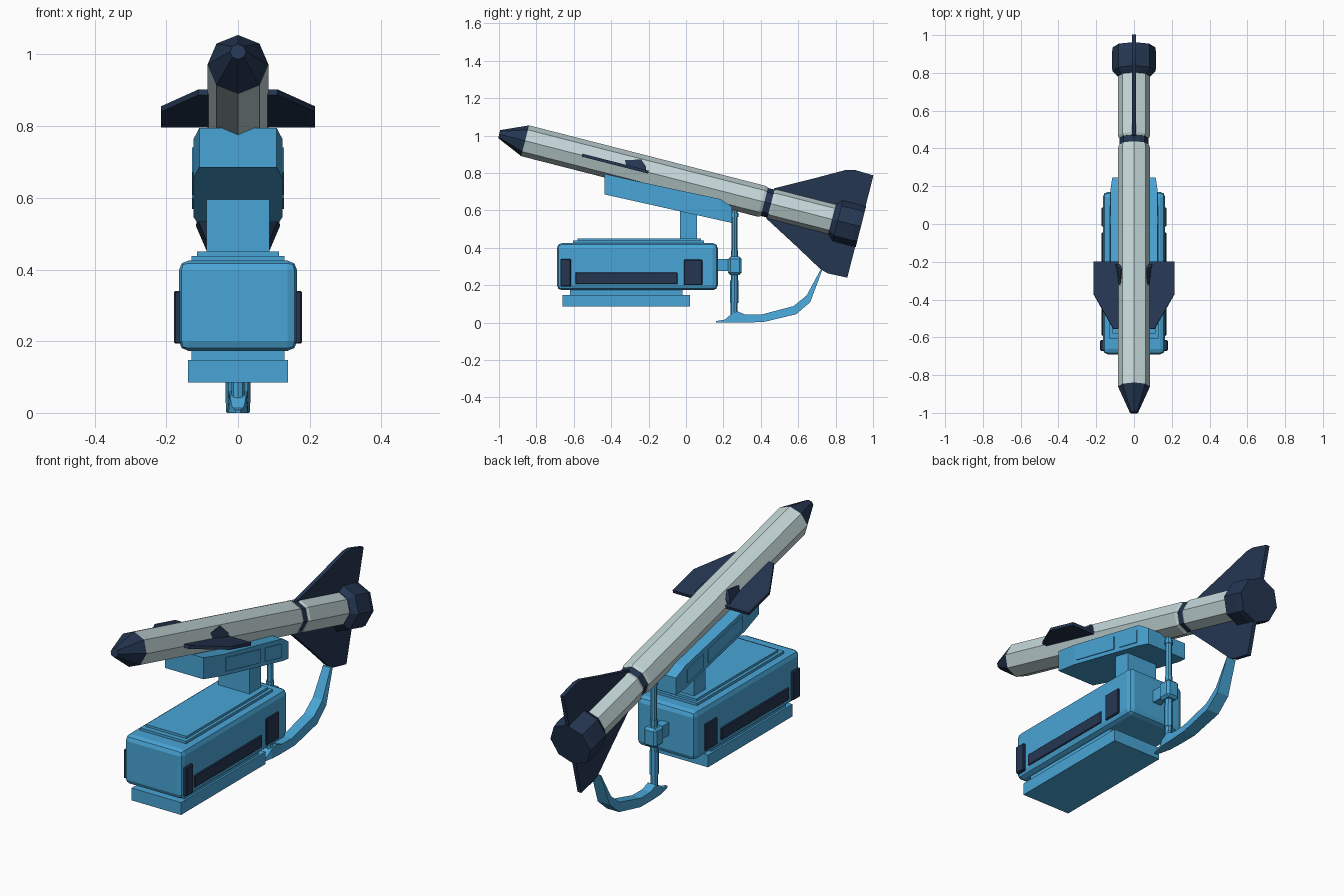
import bpy, bmesh, math
from mathutils import Matrix, Vector

if "Cube" in bpy.data.objects:
    bpy.data.objects.remove(bpy.data.objects["Cube"])


def material(name, col):
    m = bpy.data.materials.new(name)
    m.diffuse_color = (*col, 1)
    m.use_nodes = True
    m.node_tree.nodes["Principled BSDF"].inputs["Base Color"].default_value = m.diffuse_color
    return m


BLUE = material("sky_blue", (0.066, 0.375, 0.67))
PALE = material("pale_grey", (0.55, 0.68, 0.69))
NAVY = material("dark_navy", (0.018, 0.037, 0.083))

# Tilted missile frame: local y runs from nose base to tail, local z is upward
TILT = Matrix.Translation((0, -0.86, 0.972)) @ Matrix.Rotation(math.radians(-14.35), 4, 'X')


def loft(name, sections, mat, matrix=None, bevel=0, segments=1):
    """Skin a list of equal-sized point loops and cap both ends."""
    bm = bmesh.new()
    loops = [[bm.verts.new(p) for p in sec] for sec in sections]
    n = len(loops[0])
    for a, b in zip(loops, loops[1:]):
        for i in range(n):
            j = (i + 1) % n
            bm.faces.new((a[i], a[j], b[j], b[i]))
    bm.faces.new(loops[0][::-1])
    bm.faces.new(loops[-1])
    if bevel:
        bmesh.ops.bevel(bm, geom=bm.edges[:], offset=bevel, segments=segments,
                        profile=0.5, affect='EDGES')
    if matrix:
        bm.transform(matrix)
    bmesh.ops.recalc_face_normals(bm, faces=bm.faces[:])
    me = bpy.data.meshes.new(name)
    bm.to_mesh(me)
    bm.free()
    me.materials.append(mat)
    ob = bpy.data.objects.new(name, me)
    bpy.context.collection.objects.link(ob)
    return ob


def box(name, x0, x1, y0, y1, z0, z1, mat, bevel=0, segments=1):
    return loft(name, [[(x0, y0, z), (x1, y0, z), (x1, y1, z), (x0, y1, z)] for z in (z0, z1)],
                mat, None, bevel, segments)


def plate(name, pts, x0, x1, mat, matrix=None, bevel=0):
    """Side profile (y, z) extruded along x."""
    return loft(name, [[(x, y, z) for y, z in pts] for x in (x0, x1)], mat, matrix, bevel)


def ring(s, r, n=8):
    return [(r * math.cos(2 * math.pi * i / n), s, r * math.sin(2 * math.pi * i / n))
            for i in range(n)]


def turned(name, profile, mat):
    return loft(name, [ring(s, r) for s, r in profile], mat, TILT)


def pole(name, y, z0, z1, r, n=8):
    return loft(name, [[(px, y + pz, z) for px, _, pz in ring(0, r, n)] for z in (z0, z1)], BLUE)


# Missile: octagonal nose, tube, band, rear tube and nozzle
turned("nose_cone", [(-0.143, 0.022), (0, 0.085)], NAVY)
turned("front_tube", [(0, 0.085), (1.305, 0.085), (1.32, 0.079)], PALE)
turned("joint_band", [(1.315, 0.077), (1.362, 0.077)], NAVY)
turned("rear_tube", [(1.357, 0.079), (1.37, 0.085), (1.71, 0.085)], PALE)
turned("tail_nozzle", [(1.695, 0.088), (1.725, 0.115), (1.82, 0.117), (1.853, 0.113)], NAVY)

# Tail fins, above and below
for side, label in ((1, "upper"), (-1, "lower")):
    fin = [(1.352, 0.07), (1.352, 0.083), (1.55, 0.19), (1.70, 0.274), (1.744, 0.286),
           (1.85, 0.282), (1.85, 0.07)]
    plate(label + "_tail_fin", [(s, side * h) for s, h in fin], -0.01, 0.01, NAVY, TILT)

# Side wings with small root fairings
for side, label in ((1, "right"), (-1, "left")):
    wing = [(0.07, 0.315), (0.11, 0.315), (0.215, 0.506), (0.215, 0.68), (0.07, 0.68)]
    loft(label + "_wing", [[(side * x, s, h) for x, s in wing] for h in (-0.007, 0.009)],
         NAVY, TILT)
    fairing = [(-0.42, 0.862), (-0.31, 0.869), (-0.24, 0.872), (-0.215, 0.835), (-0.215, 0.805)]
    loft(label + "_wing_fairing",
         [[(side * (0.05 if z > 0.85 else 0.07), y, z) for y, z in fairing],
          [(side * (0.072 if z > 0.85 else 0.098), y, z) for y, z in fairing]], NAVY)

# Launch cradle, wider in the middle
cradle = [(-0.435, 0.685, 0.795, 0.108), (-0.30, 0.655, 0.764, 0.124),
          (0.185, 0.546, 0.66, 0.124), (0.245, 0.533, 0.62, 0.115)]
loft("cradle", [[(-w, y, a), (w, y, a), (w, y, b), (-w, y, b)] for y, a, b, w in cradle], BLUE)
for side, label in ((1, "right"), (-1, "left")):
    for k, (y0, y1) in enumerate(((-0.28, 0.0), (0.04, 0.17))):
        low = lambda y: 0.655 - 0.2247 * (y + 0.30)
        plate(f"{label}_cradle_panel_{k + 1}",
              [(y0, low(y0) + 0.02), (y1, low(y1) + 0.02), (y1, low(y1) + 0.09),
               (y0, low(y0) + 0.09)], side * 0.12, side * 0.128, BLUE)

# Support post and main housing
box("support_post", -0.088, 0.088, -0.032, 0.06, 0.43, 0.63, BLUE)
box("housing", -0.165, 0.165, -0.69, 0.17, 0.173, 0.425, BLUE, 0.027, 2)
box("lid_lower", -0.13, 0.13, -0.605, 0.095, 0.42, 0.438, BLUE)
box("lid_upper", -0.115, 0.115, -0.58, 0.08, 0.43, 0.45, BLUE)
box("base_neck", -0.13, 0.13, -0.62, -0.02, 0.145, 0.18, BLUE)
box("base_block", -0.14, 0.14, -0.66, 0.022, 0.085, 0.148, BLUE)

# Dark panels on both sides of the housing
for side, label in ((1, "right"), (-1, "left")):
    for part, y0, y1, z0, z1, out in (("front_panel", -0.672, -0.615, 0.193, 0.34, 0.179),
                                      ("long_vent", -0.592, -0.045, 0.205, 0.268, 0.171),
                                      ("rear_panel", -0.012, 0.087, 0.2, 0.337, 0.173)):
        pts = [(y0, z0), (y1, z0), (y1, z1), (y0, z1)]
        plate(f"{label}_{part}", pts, side * 0.15, side * out, NAVY, None, 0.004)

# Rear rod, sleeve and clamp
pole("rear_rod", 0.26, 0.08, 0.6, 0.016)
pole("rod_tip", 0.26, 0.59, 0.63, 0.011)
pole("rod_collar", 0.26, 0.565, 0.585, 0.02)
pole("rod_sleeve", 0.258, 0.105, 0.225, 0.022)
pole("rod_upper_sleeve", 0.26, 0.225, 0.385, 0.019)
box("clamp_arm", -0.022, 0.022, 0.16, 0.25, 0.275, 0.34, BLUE)
box("clamp_block", -0.036, 0.036, 0.225, 0.298, 0.255, 0.352, BLUE, 0.012)

# Curved foot: lower (y, z), upper (y, z), half width
foot = [(0.16, 0.0, 0.16, 0.008, 0.008), (0.21, 0.0, 0.21, 0.016, 0.02),
        (0.24, 0.0, 0.235, 0.04, 0.027), (0.28, 0.0, 0.275, 0.06, 0.029),
        (0.31, 0.0, 0.32, 0.042, 0.03), (0.415, 0.003, 0.40, 0.042, 0.033),
        (0.59, 0.045, 0.575, 0.088, 0.035), (0.665, 0.11, 0.645, 0.145, 0.034),
        (0.728, 0.28, 0.718, 0.28, 0.027)]
loft("curved_foot", [[(-w, a, b), (w, a, b), (w * 0.8, c, d), (-w * 0.8, c, d)]
                     for a, b, c, d, w in foot], BLUE)
pole("foot_socket", 0.257, 0.04, 0.11, 0.018)
